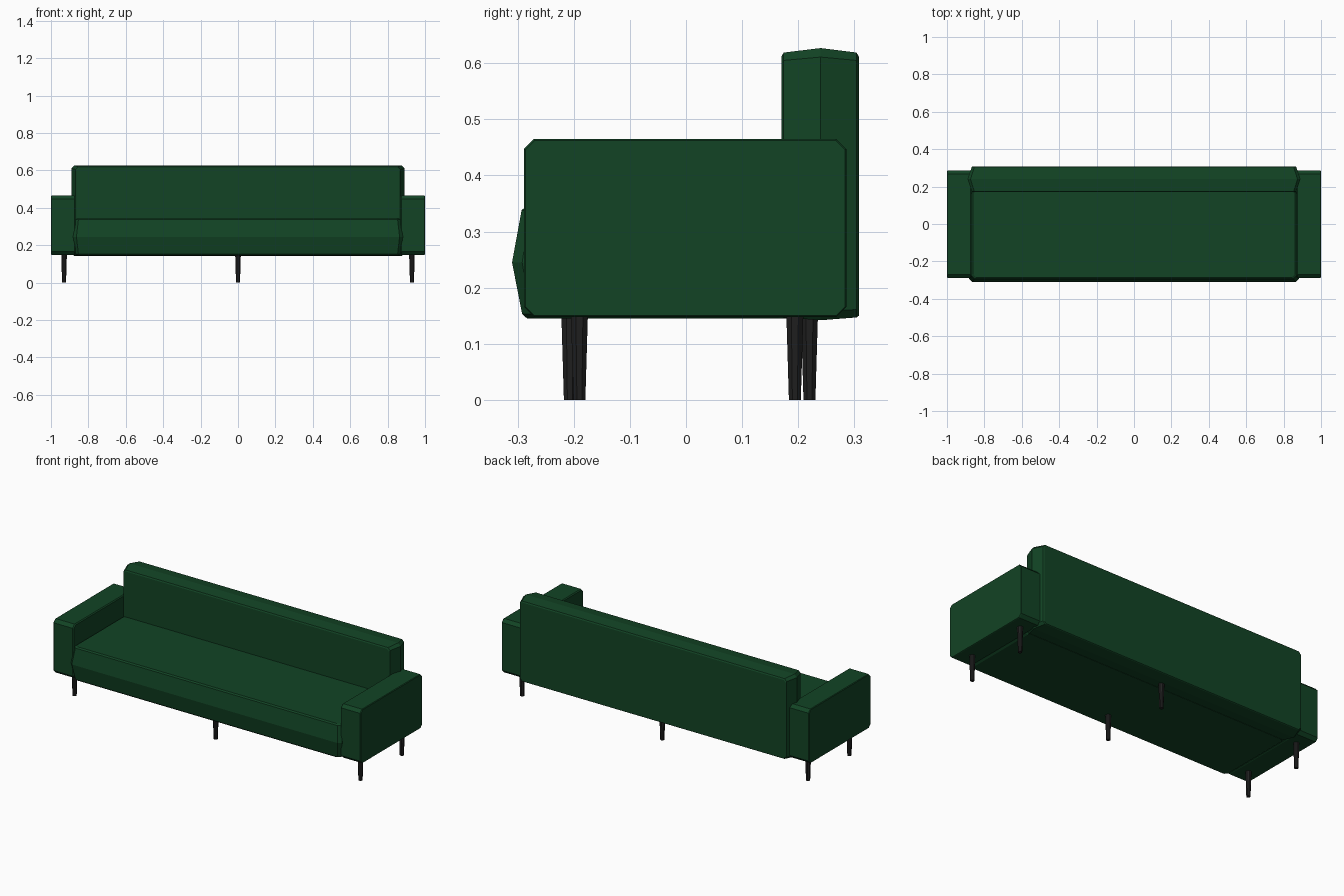
import bpy, bmesh, math
from mathutils import Vector

if "Cube" in bpy.data.objects:
    bpy.data.objects.remove(bpy.data.objects["Cube"])


def material(name, rgb):
    m = bpy.data.materials.new(name)
    m.diffuse_color = (*rgb, 1)
    m.use_nodes = True
    m.node_tree.nodes["Principled BSDF"].inputs["Base Color"].default_value = m.diffuse_color
    return m


green = material("dark green fabric", (0.006, 0.057, 0.018))
black = material("black wood", (0.014, 0.014, 0.014))


def loft(name, axis, rings, mat):
    """Stack clipped rectangles along an axis.
    Each ring: position, (u0, u1), (v0, v1), corner clip."""
    bm = bmesh.new()
    loops = []
    for pos, (u0, u1), (v0, v1), c in rings:
        pts = [(u0 + c, v0), (u1 - c, v0), (u1, v0 + c), (u1, v1 - c),
               (u1 - c, v1), (u0 + c, v1), (u0, v1 - c), (u0, v0 + c)]
        loop = []
        for u, v in pts:
            co = [u, v]
            co.insert(axis, pos)
            loop.append(bm.verts.new(co))
        loops.append(loop)
    for a, b in zip(loops, loops[1:]):
        for i in range(8):
            j = (i + 1) % 8
            bm.faces.new((a[i], a[j], b[j], b[i]))
    bm.faces.new(loops[0])
    bm.faces.new(loops[-1])
    bmesh.ops.recalc_face_normals(bm, faces=bm.faces)
    me = bpy.data.meshes.new(name)
    bm.to_mesh(me)
    bm.free()
    me.materials.append(mat)
    ob = bpy.data.objects.new(name, me)
    bpy.context.collection.objects.link(ob)
    return ob


# Seat cushion, bulging at mid height
loft("seat", 2, [
    (0.145, (-0.855, 0.855), (-0.283, 0.18), 0.015),
    (0.153, (-0.868, 0.868), (-0.292, 0.18), 0.015),
    (0.245, (-0.882, 0.882), (-0.310, 0.18), 0.018),
    (0.338, (-0.868, 0.868), (-0.293, 0.18), 0.015),
    (0.345, (-0.860, 0.860), (-0.285, 0.18), 0.015),
], green)

# Backrest, bulging at mid thickness
loft("backrest", 1, [
    (0.170, (-0.862, 0.862), (0.150, 0.612), 0.012),
    (0.174, (-0.868, 0.868), (0.147, 0.619), 0.014),
    (0.240, (-0.890, 0.890), (0.142, 0.627), 0.016),
    (0.304, (-0.868, 0.868), (0.147, 0.619), 0.014),
    (0.308, (-0.862, 0.862), (0.150, 0.612), 0.012),
], green)

# Armrests
for side, label in ((-1, "left"), (1, "right")):
    loft(label + "_armrest", 0, [
        (side * 0.868, (-0.284, 0.281), (0.151, 0.460), 0.016),
        (side * 0.874, (-0.289, 0.286), (0.148, 0.465), 0.018),
        (side * 0.996, (-0.289, 0.286), (0.148, 0.465), 0.018),
        (side * 1.000, (-0.286, 0.283), (0.150, 0.462), 0.016),
    ], green)

# Six tapered legs
for x, front, back in ((-0.93, -0.190, 0.194), (0, -0.207, 0.220), (0.93, -0.190, 0.194)):
    for y, label in ((front, "front_leg"), (back, "back_leg")):
        bpy.ops.mesh.primitive_cone_add(vertices=8, radius1=0.0115, radius2=0.0165,
                                        depth=0.155, location=(x, y, 0.0775),
                                        rotation=(0, 0, math.pi / 8))
        leg = bpy.context.object
        leg.name = label
        leg.data.materials.append(black)
